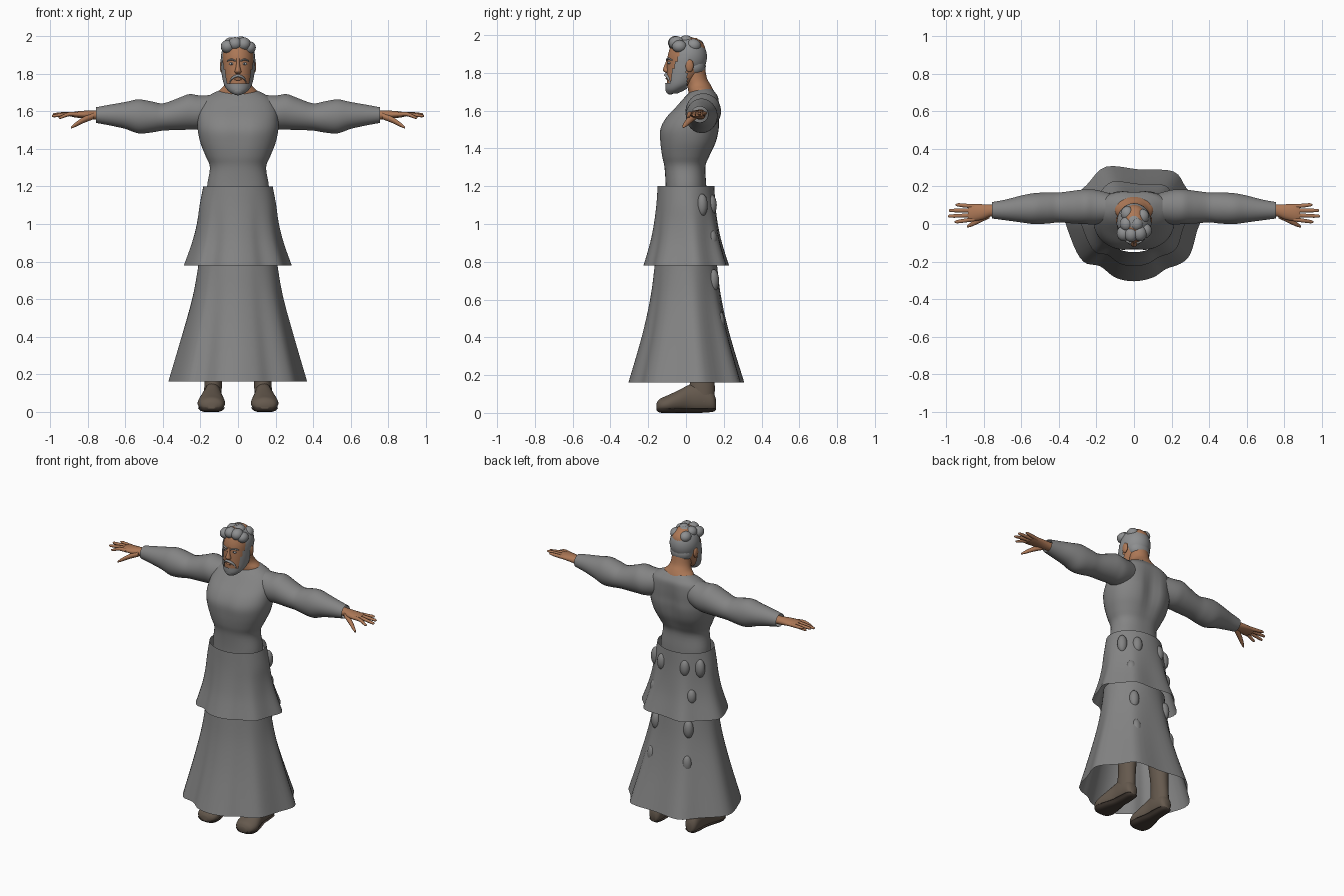
import bpy, bmesh, math
from mathutils import Vector

cube = bpy.data.objects.get("Cube")
if cube:
    bpy.data.objects.remove(cube, do_unlink=True)


def material(name, rgb):
    m = bpy.data.materials.new(name)
    m.use_nodes = True
    m.diffuse_color = (*rgb, 1)
    m.node_tree.nodes["Principled BSDF"].inputs["Base Color"].default_value = (*rgb, 1)
    return m


ROBE = material("robe grey", (0.23, 0.23, 0.23))
HAIR = material("hair grey", (0.27, 0.275, 0.28))
SKIN = material("skin tan", (0.42, 0.19, 0.095))
BOOT = material("boot brown", (0.13, 0.1, 0.075))
SOLE = material("sole dark brown", (0.06, 0.045, 0.035))
EYE = material("eye pale", (0.5, 0.52, 0.55))
IRIS = material("iris dark", (0.04, 0.05, 0.06))


def finish(name, bm, mat, mirror=False, angle=50):
    bmesh.ops.recalc_face_normals(bm, faces=bm.faces)
    me = bpy.data.meshes.new(name)
    bm.to_mesh(me)
    bm.free()
    me.materials.append(mat)
    ob = bpy.data.objects.new(name, me)
    bpy.context.collection.objects.link(ob)
    bpy.ops.object.select_all(action="DESELECT")
    ob.select_set(True)
    bpy.context.view_layer.objects.active = ob
    bpy.ops.object.shade_smooth_by_angle(angle=math.radians(angle))
    if mirror:
        ob.modifiers.new("mirror", "MIRROR").use_clip = False
    return ob


def spline(a, b, c, d, t):
    return 0.5 * (2 * b + (c - a) * t + (2 * a - 5 * b + 4 * c - d) * t * t
                  + (3 * b - a - 3 * c + d) * t ** 3)


def refine(rows, steps, closed=False):
    """Smooth curve through rows of numbers."""
    rows = [Vector(r) for r in rows]
    n, out = len(rows), []
    for i in range(n if closed else n - 1):
        pick = [(i + k) % n if closed else min(max(i + k, 0), n - 1) for k in (-1, 0, 1, 2)]
        out += [spline(*[rows[p] for p in pick], s / steps) for s in range(steps)]
    return out if closed else out + [rows[-1]]


def skin_rings(bm, rings, caps):
    loops = [[bm.verts.new(p) for p in ring] for ring in rings]
    n = len(loops[0])
    for a, b in zip(loops, loops[1:]):
        for j in range(n):
            bm.faces.new((a[j], a[(j + 1) % n], b[(j + 1) % n], b[j]))
    if caps:
        bm.faces.new(loops[0])
        bm.faces.new(loops[-1])


def loft(name, axis, rows, mat, n=28, steps=4, power=1.0, grow=0, bend=None,
         keep=None, caps=True, mirror=False):
    """Rows are (position on axis, centre 1, centre 2, radius 1, radius 2)."""
    bm, rings = bmesh.new(), []
    for t, c1, c2, r1, r2 in refine(rows, steps):
        ring = []
        for j in range(n):
            a = math.tau * (j + 0.5) / n
            ca, sa = math.cos(a), math.sin(a)
            u = c1 + (r1 + grow) * math.copysign(abs(ca) ** power, ca)
            v = c2 + (r2 + grow) * math.copysign(abs(sa) ** power, sa)
            p = Vector({"x": (t, u, v), "y": (u, t, v), "z": (u, v, t)}[axis])
            ring.append(bend(p) if bend else p)
        rings.append(ring)
    skin_rings(bm, rings, caps)
    if keep:
        gone = [f for f in bm.faces if not keep(f.calc_center_median())]
        bmesh.ops.delete(bm, geom=gone, context="FACES")
    return finish(name, bm, mat, mirror)


def blob(name, centre, radii, mat, mirror=False, keep=None, seg=16):
    bm = bmesh.new()
    bmesh.ops.create_uvsphere(bm, u_segments=seg, v_segments=seg * 3 // 4, radius=1)
    for v in bm.verts:
        v.co = Vector([c + r * k for c, r, k in zip(centre, radii, v.co)])
    if keep:
        gone = [f for f in bm.faces if not keep(f.calc_center_median())]
        bmesh.ops.delete(bm, geom=gone, context="FACES")
    return finish(name, bm, mat, mirror)


# Skirts: round at the waist, folding into an uneven hem
HEM = [(0, -.305), (.1, -.285), (.17, -.24), (.25, -.21), (.3, -.16), (.335, -.04), (.368, .08),
       (.28, .19), (.21, .28), (.03, .29), (-.15, .305), (-.25, .21), (-.368, .08), (-.335, -.08),
       (-.27, -.2), (-.18, -.225), (-.1, -.285)]
HEM_X, HEM_Y = 0.37, 0.305


def skirt(name, rows):
    """Rows are (height, half width, half depth, fold strength)."""
    rings = []
    for z, rx, ry, fold in refine(rows, 4):
        ring = []
        for p in refine(HEM, 4, True):
            unit = Vector((p.x / HEM_X, p.y / HEM_Y))
            unit = unit.normalized().lerp(unit, fold)
            ring.append((unit.x * rx, unit.y * ry, z))
        rings.append(ring)
    bm = bmesh.new()
    skin_rings(bm, rings, False)
    finish(name, bm, ROBE)


skirt("upper_skirt", [(1.2, .185, .15, 0), (1.1, .205, .157, .2), (1, .22, .17, .5),
                      (.9, .245, .19, .8), (.78, .287, .225, 1)])
skirt("lower_skirt", [(.84, .205, .16, 0), (.76, .215, .168, .2), (.6, .245, .19, .5),
                      (.4, .3, .235, .8), (.16, .37, .305, 1)])

# Soft bulges in the cloth at the back
for k, (x, y, z, h) in enumerate([(.165, .085, 1.1, .06), (.085, .133, 1.1, .055),
                                  (.135, .135, .92, .05), (.12, .145, .7, .06),
                                  (.13, .175, .48, .06)]):
    blob(f"cloth_bulge_{k}", (x, y, z), (.032, .03, h), ROBE, mirror=True)


# Torso with spine and breastbone grooves
def torso_shape(p):
    chest = math.exp(-((p.z - 1.5) / .13) ** 2)
    groove = math.exp(-(p.x / .045) ** 2) * chest
    p.y += .012 * groove if p.y < .02 else -.03 * groove
    return p


loft("torso", "z", [(1.1, 0, 0, .165, .11), (1.2, 0, 0, .165, .108), (1.3, 0, -.005, .15, .11),
                    (1.36, 0, 0, .172, .13), (1.43, 0, .012, .2, .153), (1.5, 0, .02, .215, .162),
                    (1.56, 0, .035, .215, .147), (1.62, 0, .062, .207, .118),
                    (1.67, 0, .082, .175, .092), (1.7, 0, .088, .125, .066),
                    (1.715, 0, .09, .09, .05)],
     ROBE, n=40, power=.88, bend=torso_shape)

# Sleeves
loft("sleeve", "x", [(.1, .085, 1.61, .07, .08), (.2, .09, 1.595, .092, .09),
                     (.26, .092, 1.597, .093, .095), (.32, .09, 1.585, .088, .085),
                     (.4, .088, 1.57, .08, .073), (.46, .085, 1.57, .083, .083),
                     (.53, .082, 1.573, .083, .091), (.6, .08, 1.578, .072, .072),
                     (.68, .075, 1.58, .056, .056), (.755, .073, 1.58, .044, .042)],
     ROBE, mirror=True, caps=False)

# Hands
loft("palm", "x", [(.7, .075, 1.58, .03, .028), (.76, .072, 1.58, .032, .025),
                   (.81, .064, 1.582, .042, .022), (.86, .06, 1.583, .046, .017),
                   (.885, .06, 1.583, .042, .012)], SKIN, n=16, mirror=True)
for finger, y0, y1, tip, z1 in [("index", .025, .012, .955, 1.568), ("middle", .048, .042, .99, 1.576),
                                ("ring", .072, .072, .985, 1.584), ("little", .094, .102, .95, 1.588)]:
    loft(finger + "_finger", "x", [(.85, y0, 1.583, .011, .012), (.9, (y0 + y1) / 2, 1.585, .011, .011),
                                   (tip - .012, y1, z1, .009, .008), (tip, y1, z1, .003, .003)],
         SKIN, n=10, steps=3, mirror=True)
loft("thumb", "x", [(.77, .05, 1.575, .02, .018), (.82, .024, 1.555, .018, .017),
                    (.86, .002, 1.532, .014, .013), (.885, -.012, 1.516, .007, .007),
                    (.89, -.014, 1.513, .002, .002)], SKIN, n=12, mirror=True)

# Neck
loft("neck", "z", [(1.62, 0, .09, .12, .08), (1.7, 0, .08, .107, .068), (1.735, 0, .068, .076, .064),
                   (1.77, 0, .052, .064, .06), (1.83, 0, .04, .06, .06)], SKIN)

# Head, with the beard as a slightly larger copy of the jaw
HEAD = [(1.7, 0, -.07, .022, .02), (1.72, 0, -.055, .047, .045), (1.75, 0, -.032, .066, .07),
        (1.8, 0, -.01, .078, .092), (1.85, 0, 0, .083, .1), (1.9, 0, .005, .083, .1),
        (1.95, 0, .01, .07, .085), (1.985, 0, .01, .035, .045)]
loft("head", "z", HEAD, SKIN, n=32)
loft("beard", "z", HEAD, HAIR, n=48, steps=8, grow=.008, bend=lambda p: p - Vector((0, 0, .008)),
     keep=lambda p: p.y < .005 and p.z < 1.75 + 4.5 * max(0, abs(p.x) - .055) and p.z < 1.89)
blob("chin_beard", (0, -.083, 1.715), (.035, .026, .03), HAIR)
loft("moustache", "x", [(0, -.104, 1.79, .012, .007), (.02, -.1, 1.784, .012, .008),
                        (.038, -.087, 1.768, .01, .008), (.046, -.078, 1.745, .006, .006)],
     HAIR, n=12, mirror=True)
blob("lips", (0, -.098, 1.771), (.022, .01, .007), SKIN)
loft("nose", "z", [(1.8, 0, -.095, .013, .012), (1.812, 0, -.101, .018, .021),
                   (1.83, 0, -.1, .013, .019), (1.855, 0, -.096, .009, .012),
                   (1.88, 0, -.093, .009, .009)], SKIN, n=16)
blob("ear", (.086, .018, 1.838), (.011, .022, .034), SKIN, mirror=True)
blob("eye", (.033, -.087, 1.853), (.015, .009, .007), EYE, mirror=True)
blob("iris", (.033, -.094, 1.853), (.005, .003, .005), IRIS, mirror=True)
loft("eyebrow", "x", [(.013, -.1, 1.868, .007, .004), (.035, -.094, 1.876, .007, .005),
                      (.058, -.076, 1.868, .005, .003)], HAIR, n=10, mirror=True)


# Hair cap with a swept hairline, and tufts on top
def hairline(p):
    if p.y < -.03:
        return p.z > 1.918
    return p.z > (1.865 if p.y < .04 else 1.785)


blob("hair_cap", (0, .01, 1.885), (.091, .101, .106), HAIR, keep=hairline, seg=40)
blob("nape_hair", (0, .045, 1.835), (.075, .06, .06), HAIR, keep=lambda p: p.y > .03)
for k, (x, y, z, r) in enumerate([(-.055, -.05, 1.945, .037), (-.015, -.055, 1.96, .037),
                                  (.03, -.05, 1.958, .038), (.06, -.035, 1.94, .035),
                                  (-.04, 0, 1.96, .035), (.015, 0, 1.967, .034),
                                  (.045, .04, 1.945, .036), (-.035, .055, 1.945, .036)]):
    blob(f"hair_tuft_{k}", (x, y, z), (r, r * 1.1, r * .95), HAIR)

# Boots: shaft, foot and flat sole
FOOT = [(.158, .135, .045, .02, .03), (.14, .135, .06, .04, .055), (.08, .135, .08, .048, .08),
        (.02, .137, .075, .05, .075), (-.04, .14, .06, .064, .06), (-.1, .142, .045, .073, .047),
        (-.14, .142, .038, .058, .036), (-.156, .142, .032, .025, .018)]


def flatten(low, high):
    def squash(p):
        p.z = min(max(p.z, low), high)
        return p
    return squash


loft("boot_foot", "y", FOOT, BOOT, n=24, mirror=True, bend=flatten(.018, 1))
loft("boot_sole", "y", FOOT, SOLE, n=24, power=.6, mirror=True, bend=flatten(0, .022))
loft("boot_shaft", "z", [(.06, .135, .09, .046, .06), (.13, .133, .085, .047, .068),
                         (.2, .13, .088, .048, .062), (.32, .125, .085, .055, .066),
                         (.45, .12, .07, .062, .07), (.6, .11, .04, .068, .075)],
     BOOT, mirror=True)
